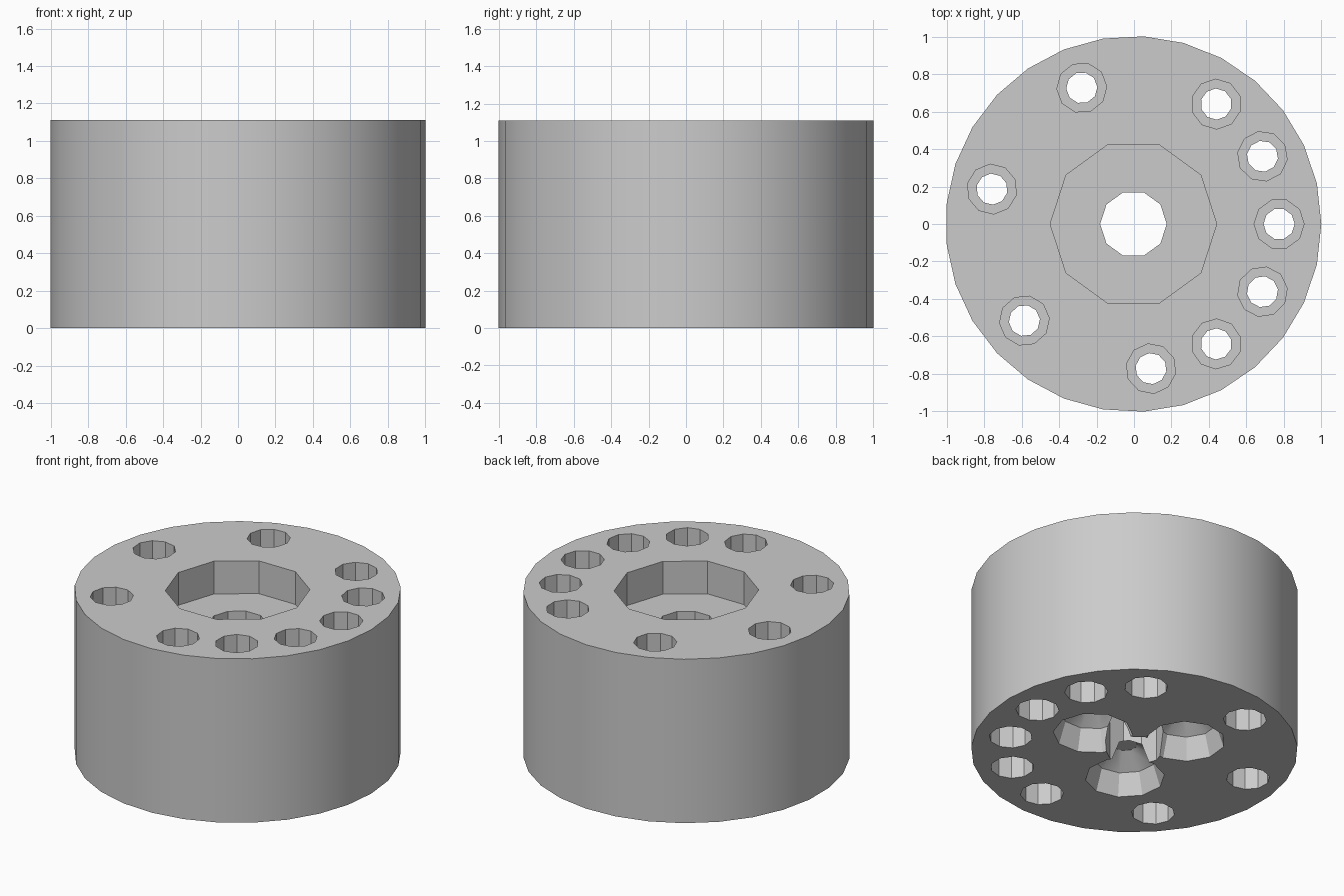
import bpy, bmesh, math

if "Cube" in bpy.data.objects:
    bpy.data.objects.remove(bpy.data.objects["Cube"])

U = 1 / 9             # working unit: disc radius is nine units
CX = -0.003           # disc axis (odd side count shifts it slightly)
H = 10 * U


def lathe(name, profile, sides, x=0.0, y=0.0, turn=0.0):
    """Closed solid of revolution from (radius, height) points, bottom to top."""
    bm = bmesh.new()
    rings = []
    for r, z in profile:
        ring = []
        for i in range(sides):
            a = turn + 2 * math.pi * i / sides
            ring.append(bm.verts.new((x + r * math.cos(a), y + r * math.sin(a), z)))
        rings.append(ring)
    for low, high in zip(rings, rings[1:]):
        for i in range(sides):
            j = (i + 1) % sides
            bm.faces.new((low[i], low[j], high[j], high[i]))
    bm.faces.new(rings[0][::-1])
    bm.faces.new(rings[-1])
    me = bpy.data.meshes.new(name)
    bm.to_mesh(me)
    bm.free()
    ob = bpy.data.objects.new(name, me)
    bpy.context.collection.objects.link(ob)
    return ob


# Main disc
disc = lathe("drilled_disc", [(1.003, 0), (1.003, H)], 29, CX)
cutters = []

# Centre bore with wide recess in the top
cutters.append(lathe("centre_bore_cutter",
                     [(1.6 * U, -0.1), (1.6 * U, 8 * U), (4 * U, 8 * U), (4 * U, H + 0.1)],
                     10, CX))

# Ring of through holes, counterbored at both ends, on a 13-step circle
for k in (0, 1, 2, 4, 6, 8, 10, 11, 12):
    a = 2 * math.pi * k / 13
    cutters.append(lathe("rim_hole_cutter",
                         [(1.2 * U, -0.1), (1.2 * U, 2 * U), (0.75 * U, 2 * U),
                          (0.75 * U, H - 2 * U), (1.2 * U, H - 2 * U), (1.2 * U, H + 0.1)],
                         10, CX + 7 * U * math.cos(a), 7 * U * math.sin(a), a))

# Three ball sockets in the underside
R = 2.2 * U
ball = [(R * math.sin(math.radians(t)), -R * math.cos(math.radians(t)))
        for t in (18, 54, 90, 126, 162)]
for k in range(3):
    a = 2 * math.pi * k / 3
    cutters.append(lathe("ball_socket_cutter", ball, 10,
                         CX + 3 * U * math.cos(a), 3 * U * math.sin(a), a))

# Cut everything out of the disc
for c in cutters:
    m = disc.modifiers.new("cut", 'BOOLEAN')
    m.operation = 'DIFFERENCE'
    m.solver = 'EXACT'
    m.object = c
bpy.context.view_layer.update()
dg = bpy.context.evaluated_depsgraph_get()
mesh = bpy.data.meshes.new_from_object(disc.evaluated_get(dg))
disc.modifiers.clear()
disc.data = mesh
for c in cutters:
    bpy.data.objects.remove(c)

# Plain grey finish
grey = bpy.data.materials.new("light_grey")
grey.diffuse_color = (0.6, 0.6, 0.6, 1)
grey.use_nodes = True
grey.node_tree.nodes["Principled BSDF"].inputs["Base Color"].default_value = grey.diffuse_color
mesh.materials.clear()
mesh.materials.append(grey)
for p in mesh.polygons:
    p.material_index = 0

bpy.context.view_layer.objects.active = disc
disc.select_set(True)
bpy.ops.object.shade_smooth_by_angle(angle=math.radians(30))
